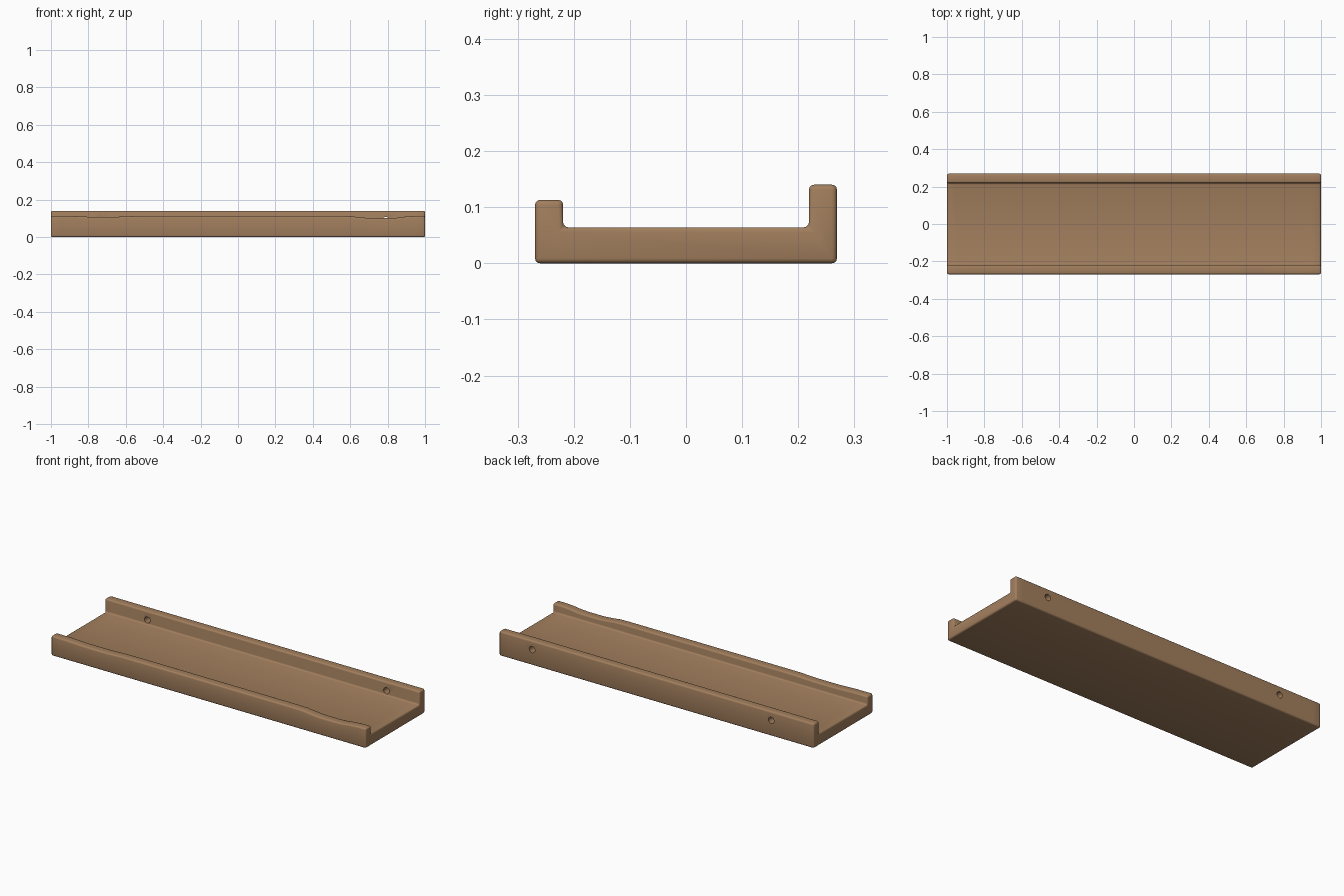
import bpy, bmesh, math

if "Cube" in bpy.data.objects:
    bpy.data.objects.remove(bpy.data.objects["Cube"])

LENGTH, DEPTH = 2.0, 0.538
FLOOR, BACK_TOP, FRONT_TOP = 0.064, 0.14, 0.113
LIP = 0.05
STATIONS = 40

wood = bpy.data.materials.new("warm brown wood")
wood.use_nodes = True
colour = (0.36, 0.21, 0.11, 1)
wood.diffuse_color = colour
wood.node_tree.nodes["Principled BSDF"].inputs["Base Color"].default_value = colour


def front_height(x):
    """Front lip height, with two soft worn dips."""
    right = 0.012 * math.exp(-((x - 0.76) / 0.13) ** 4)
    left = 0.005 * math.exp(-((x + 0.72) / 0.14) ** 4)
    return FRONT_TOP - right - left


def section(x):
    """Channel cross-section, from the front bottom round to the back."""
    h, front = DEPTH / 2, front_height(x)
    return [(-h, 0), (h, 0), (h, BACK_TOP), (h - LIP, BACK_TOP),
            (h - LIP, FLOOR), (LIP - h, FLOOR), (LIP - h, front), (-h, front)]


# Shelf body: the channel section lofted along its length
bm = bmesh.new()
rings = []
for i in range(STATIONS + 1):
    x = LENGTH * (i / STATIONS - 0.5)
    rings.append([bm.verts.new((x, y, z)) for y, z in section(x)])
for a, b in zip(rings, rings[1:]):
    for k in range(len(a)):
        n = (k + 1) % len(a)
        bm.faces.new((a[k], a[n], b[n], b[k]))
bm.faces.new(rings[0])
bm.faces.new(rings[-1])
bmesh.ops.recalc_face_normals(bm, faces=bm.faces)

# Softened corners, smaller on the two ends
def is_corner(edge):
    return edge.calc_face_angle(0) > math.radians(45)

bmesh.ops.bevel(bm, geom=[e for e in bm.edges if is_corner(e)],
                offset=0.009, segments=3, profile=0.5, affect='EDGES',
                clamp_overlap=True)
mesh = bpy.data.meshes.new("ledge_shelf")
bm.to_mesh(mesh)
bm.free()
shelf = bpy.data.objects.new("ledge_shelf", mesh)
bpy.context.collection.objects.link(shelf)
mesh.materials.append(wood)

# Screw holes through the back lip
for x in (-0.73, 0.79):
    bpy.ops.mesh.primitive_cylinder_add(
        vertices=24, radius=0.018, depth=0.12,
        location=(x, DEPTH / 2 - LIP / 2, 0.09), rotation=(math.pi / 2, 0, 0))
    cutter = bpy.context.object
    cutter.name = "screw_hole_cutter"
    cutter.hide_render = True
    cutter.data.materials.append(wood)
    bpy.context.view_layer.objects.active = shelf
    cut = shelf.modifiers.new("screw hole", 'BOOLEAN')
    cut.operation, cut.solver, cut.object = 'DIFFERENCE', 'EXACT', cutter
    bpy.ops.object.modifier_apply(modifier=cut.name)
    bpy.data.objects.remove(cutter)

bpy.ops.object.select_all(action='DESELECT')
shelf.select_set(True)
bpy.context.view_layer.objects.active = shelf
bpy.ops.object.shade_smooth_by_angle(angle=math.radians(40))
